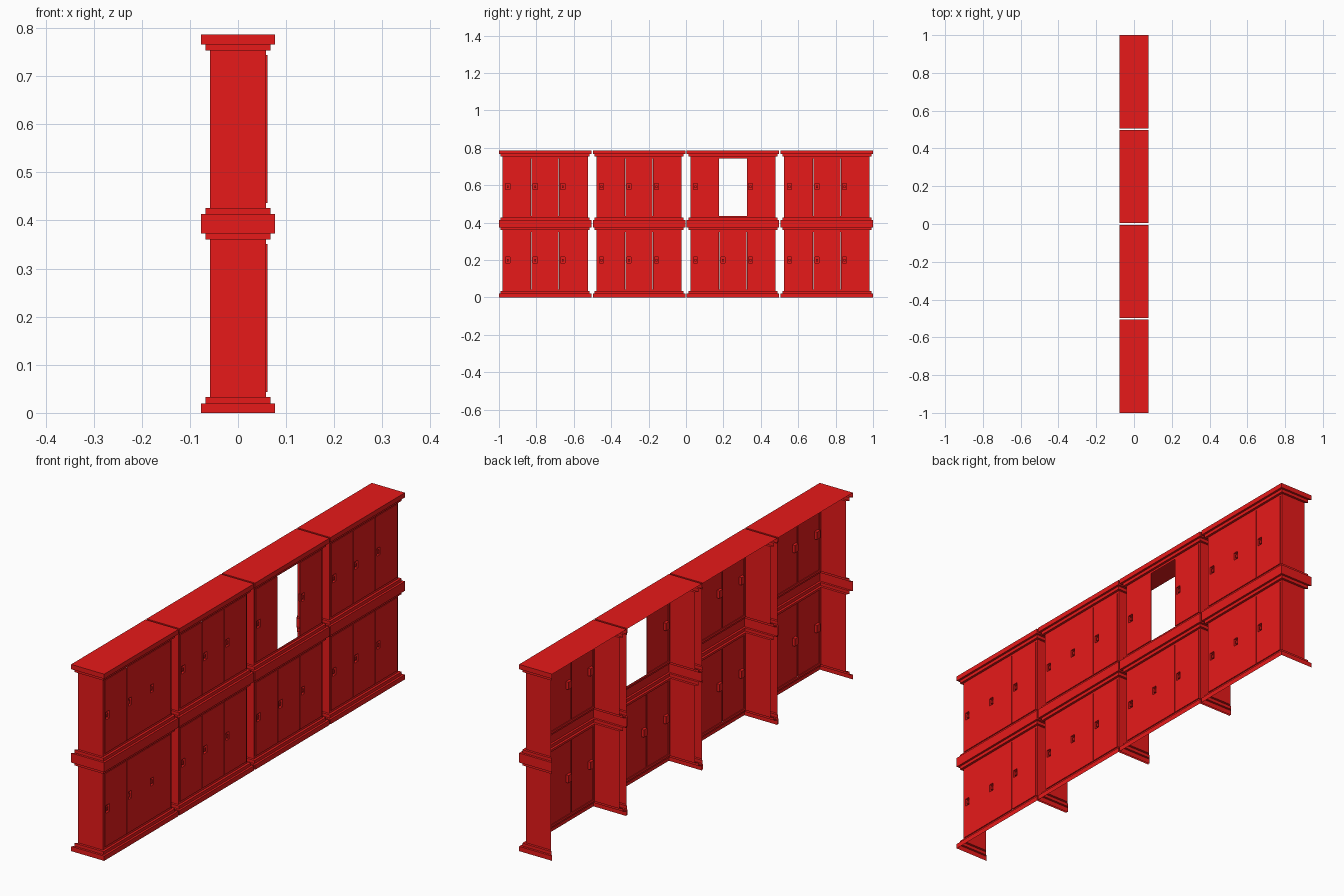
import bpy, bmesh

if "Cube" in bpy.data.objects:
    bpy.data.objects.remove(bpy.data.objects["Cube"])

red = bpy.data.materials.new("red_paint")
red.diffuse_color = (0.8, 0.01, 0.01, 1)
red.use_nodes = True
red.node_tree.nodes["Principled BSDF"].inputs["Base Color"].default_value = red.diffuse_color

ROW = 0.393            # height of one locker row
HX, HY = 0.058, 0.228  # half depth and half width of the walls
PITCH, DOOR_W = 0.147, 0.1446
DOOR_Z0, DOOR_Z1 = 0.043, 0.351


def finish(bm, name):
    bmesh.ops.remove_doubles(bm, verts=bm.verts, dist=1e-5)
    mesh = bpy.data.meshes.new(name)
    bm.to_mesh(mesh)
    bm.free()
    mesh.materials.append(red)
    ob = bpy.data.objects.new(name, mesh)
    bpy.context.collection.objects.link(ob)
    return ob


def quad(bm, pts):
    bm.faces.new([bm.verts.new(p) for p in pts])


def front_rect(bm, x, y0, y1, z0, z1):
    quad(bm, [(x, y0, z0), (x, y1, z0), (x, y1, z1), (x, y0, z1)])


def cabinet(cy):
    # stepped moulding profile (offset, z), swept round three sides; the back is open
    one = [(.019, 0), (.019, .02), (.01, .02), (.01, .033), (0, .033),
           (0, .36), (.01, .36), (.01, .373), (.019, .373), (.019, ROW)]
    prof = one + [(o, z + ROW) for o, z in one[1:]]
    bm = bmesh.new()

    def path(o, z):
        x, y = HX + o, HY + o
        return [(-x, cy - y, z), (x, cy - y, z), (x, cy + y, z), (-x, cy + y, z)]

    for a, b in zip(prof, prof[1:]):
        pa, pb = path(*a), path(*b)
        for i in range(3):
            if i == 1 and b[1] - a[1] > 0.2:
                continue  # door opening at the front
            quad(bm, [pa[i], pa[i + 1], pb[i + 1], pb[i]])
    quad(bm, path(*prof[-1]))
    # narrow frame round each row of doors
    e = PITCH + DOOR_W / 2
    for z in (0, ROW):
        front_rect(bm, HX, cy - HY, cy + HY, z + .033, z + DOOR_Z0)
        front_rect(bm, HX, cy - HY, cy + HY, z + DOOR_Z1, z + .36)
        front_rect(bm, HX, cy - HY, cy - e, z + DOOR_Z0, z + DOOR_Z1)
        front_rect(bm, HX, cy + e, cy + HY, z + DOOR_Z0, z + DOOR_Z1)
    finish(bm, "cabinet_shell")


def door(cy, z):
    bm = bmesh.new()
    x, back = 0.061, HX
    hy, hz = cy - 0.053, z + 0.199
    ys = [cy - DOOR_W / 2, hy - .011, hy + .011, cy + DOOR_W / 2]
    zs = [z + DOOR_Z0, hz - .016, hz + .016, z + DOOR_Z1]
    # front panel with a square hole for the handle
    for i in range(3):
        for j in range(3):
            if (i, j) != (1, 1):
                front_rect(bm, x, ys[i], ys[i + 1], zs[j], zs[j + 1])

    # door edges, then handle recess
    def tube(y0, y1, z0, z1, xa, xb):
        c = [(y0, z0), (y1, z0), (y1, z1), (y0, z1)]
        for k in range(4):
            p, q = c[k], c[(k + 1) % 4]
            quad(bm, [(xa, *p), (xa, *q), (xb, *q), (xb, *p)])
    tube(ys[0], ys[3], zs[0], zs[3], back, x)
    d = x - 0.012
    tube(ys[1], ys[2], zs[1], zs[2], x, d)
    front_rect(bm, d, ys[1], ys[2], zs[1], zs[2])
    # small latch block inside the recess
    tube(hy - .005, hy + .005, hz - .008, hz + .006, d, x - .002)
    front_rect(bm, x - .002, hy - .005, hy + .005, hz - .008, hz + .006)
    finish(bm, "locker_door")


for n in range(4):
    cy = (n - 1.5) * 0.502
    cabinet(cy)
    for row in range(2):
        for k in (-1, 0, 1):
            if (n, row, k) == (2, 1, 0):
                continue  # missing door
            door(cy + k * PITCH, row * ROW)
